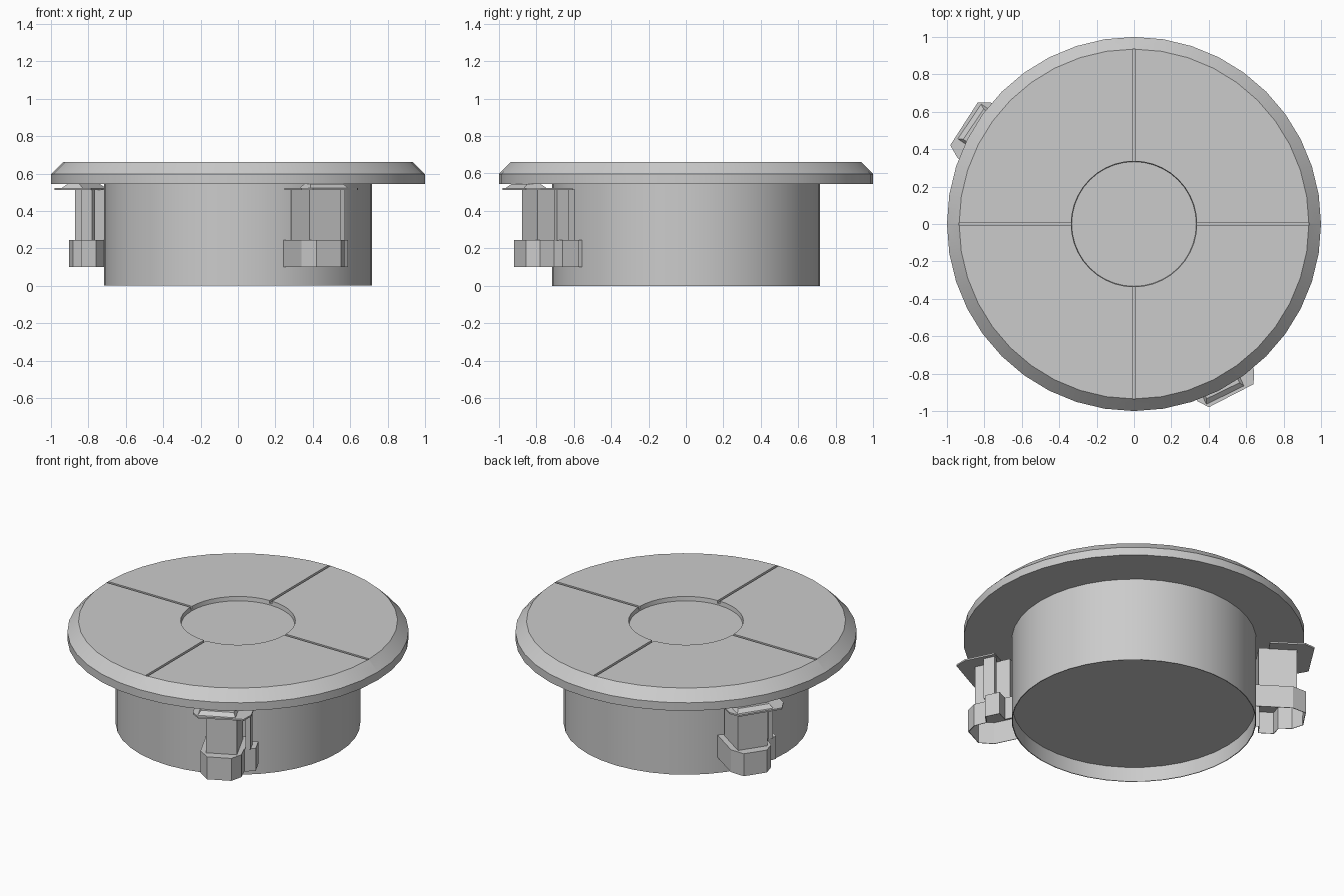
import bpy, bmesh
from math import cos, sin, pi, radians
from mathutils import Matrix

if "Cube" in bpy.data.objects:
    bpy.data.objects.remove(bpy.data.objects["Cube"])

SIDES = 40


def make_object(name, bm, rot=0.0):
    bmesh.ops.recalc_face_normals(bm, faces=bm.faces)
    bm.transform(Matrix.Rotation(rot, 4, 'Z'))
    me = bpy.data.meshes.new(name)
    bm.to_mesh(me)
    bm.free()
    ob = bpy.data.objects.new(name, me)
    bpy.context.collection.objects.link(ob)
    return ob


def lathe(name, profile, sides=SIDES):
    """Stack of rings (radius, z), capped at both ends."""
    bm = bmesh.new()
    rings = [[bm.verts.new((r * cos(2 * pi * i / sides), r * sin(2 * pi * i / sides), z))
              for i in range(sides)] for r, z in profile]
    for a, b in zip(rings, rings[1:]):
        for i in range(sides):
            j = (i + 1) % sides
            bm.faces.new((a[i], a[j], b[j], b[i]))
    bm.faces.new(rings[0])
    bm.faces.new(rings[-1])
    return make_object(name, bm)


def prism(name, outline, z0, z1, rot=0.0, top=None):
    """Vertical prism; an optional second outline tapers the top."""
    bm = bmesh.new()
    low = [bm.verts.new((x, y, z0)) for x, y in outline]
    high = [bm.verts.new((x, y, z1)) for x, y in (top or outline)]
    n = len(low)
    for i in range(n):
        j = (i + 1) % n
        bm.faces.new((low[i], low[j], high[j], high[i]))
    bm.faces.new(low)
    bm.faces.new(high)
    return make_object(name, bm, rot)


def hollow_cap(name, outline, z0, z1, rot, wall=0.004):
    """Prism hollowed from below, leaving a thin shell."""
    ob = prism(name, outline, z0, z1, rot)
    bm = bmesh.new()
    bm.from_mesh(ob.data)
    bm.normal_update()
    bmesh.ops.delete(bm, geom=[f for f in bm.faces if f.normal.z < -0.9], context='FACES_ONLY')
    bm.to_mesh(ob.data)
    bm.free()
    mod = ob.modifiers.new("shell", 'SOLIDIFY')
    mod.thickness = wall
    return ob


def rect(x0, x1, y0, y1):
    return [(x0, y0), (x1, y0), (x1, y1), (x0, y1)]


# Drum with recessed floor underneath and a wide chamfered lid
body = lathe("lid_and_drum", [(0.712, 0.095), (0.712, 0), (0.717, 0), (0.717, 0.545),
                              (1, 0.545), (1, 0.597), (0.935, 0.662)])

# Round recess and four radial grooves cut into the lid
cutters = [lathe("recess_cutter", [(0.333, 0.635), (0.336, 0.662), (0.336, 0.75)], 40),
           prism("groove_cutter_x", rect(-0.935, 0.935, -0.008, 0.008), 0.645, 0.75),
           prism("groove_cutter_y", rect(-0.008, 0.008, -0.935, 0.935), 0.645, 0.75)]
bpy.context.view_layer.objects.active = body
for c in cutters:
    c.hide_render = True
    mod = body.modifiers.new("cut", 'BOOLEAN')
    mod.operation = 'DIFFERENCE'
    mod.solver = 'EXACT'
    mod.object = c
    bpy.ops.object.modifier_apply(modifier=mod.name)
for c in cutters:
    bpy.data.objects.remove(c)
bpy.ops.object.select_all(action='DESELECT')
body.select_set(True)
bpy.ops.object.shade_smooth_by_angle(angle=radians(30))


# Side clip, drawn with x pointing outward, then turned into place
def clip(tag, angle):
    a = radians(angle)
    hollow_cap("clip_foot_" + tag,
               [(0.70, -0.075), (0.93, -0.075), (1.01, -0.025), (1.01, 0.12), (0.95, 0.17),
                (0.87, 0.175), (0.85, 0.24), (0.755, 0.24), (0.755, 0.165), (0.70, 0.165)],
               0.10, 0.245, a)
    prism("clip_stem_" + tag, rect(0.73, 0.955, -0.04, 0.145), 0.243, 0.515, a)
    prism("clip_thin_stem_" + tag, rect(0.80, 0.87, 0.183, 0.212), 0.243, 0.515, a)
    prism("clip_flange_" + tag, [(0.79, -0.11), (1.0, -0.11), (1.056, -0.07), (1.05, 0.20),
                                 (0.98, 0.235), (0.79, 0.235)], 0.512, 0.522, a)
    prism("clip_ridge_" + tag, rect(0.90, 1.037, -0.075, 0.15), 0.521, 0.543, a,
          top=rect(0.93, 1.01, -0.06, 0.135))


clip("front", -64)
clip("back", 146)
